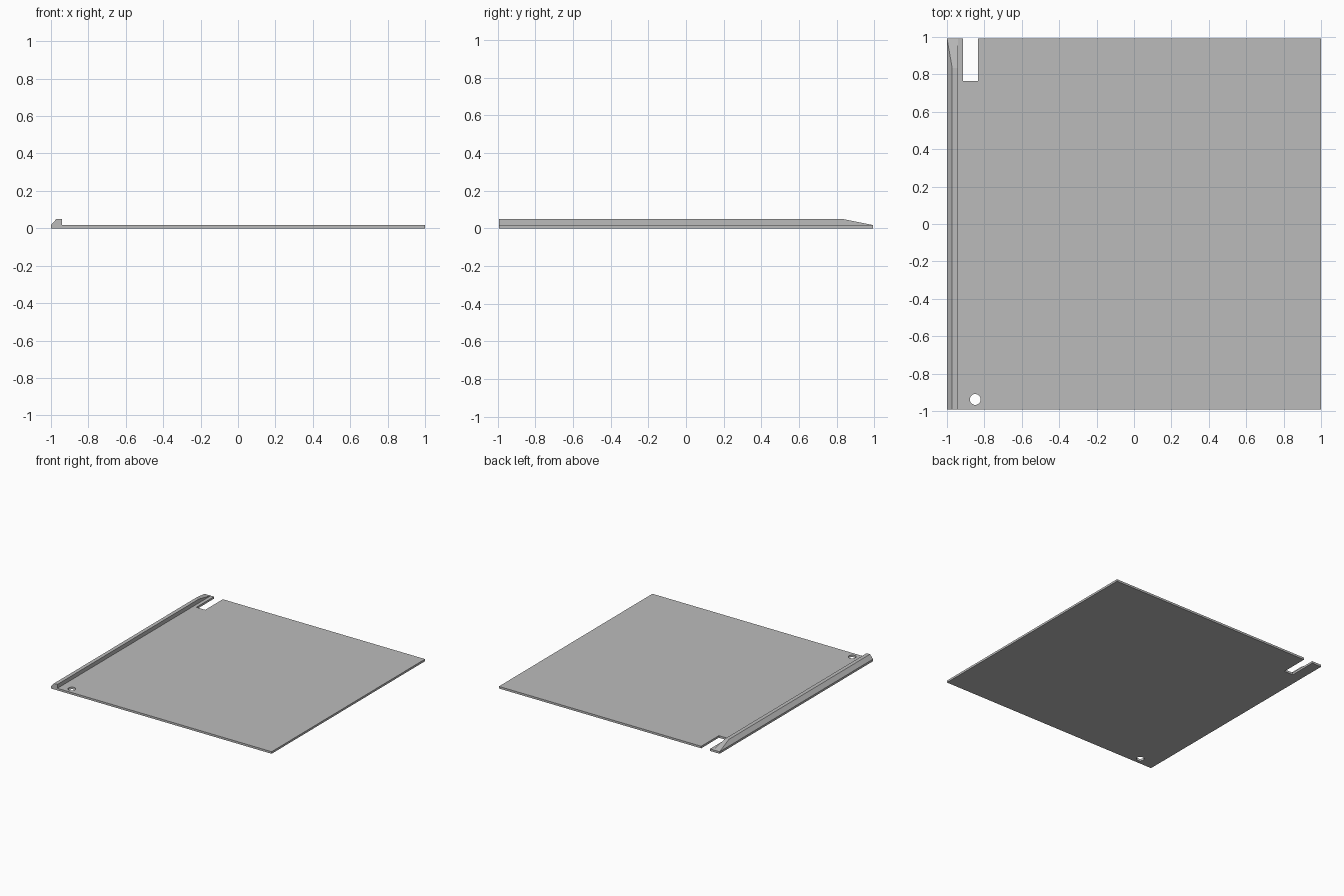
import bpy, bmesh
from math import cos, sin, tau

cube = bpy.data.objects.get("Cube")
if cube:
    bpy.data.objects.remove(cube, do_unlink=True)

HALF_X, HALF_Y = 1.0, 0.993
THICK, RIB_TOP = 0.017, 0.049

grey = bpy.data.materials.new("plain grey")
grey.use_nodes = True
colour = (0.5, 0.5, 0.5, 1)
grey.diffuse_color = colour
grey.node_tree.nodes["Principled BSDF"].inputs["Base Color"].default_value = colour


def add_object(name, bm):
    """Turn a bmesh into a flat-shaded grey object."""
    bmesh.ops.recalc_face_normals(bm, faces=bm.faces)
    mesh = bpy.data.meshes.new(name)
    bm.to_mesh(mesh)
    bm.free()
    mesh.shade_flat()
    mesh.materials.clear()
    mesh.materials.append(grey)
    obj = bpy.data.objects.new(name, mesh)
    bpy.context.collection.objects.link(obj)
    return obj


def extruded_outline(name, outlines, height):
    """Fill flat outlines (inner ones become holes) and extrude them up from z = 0."""
    curve = bpy.data.curves.new(name + " outline", "CURVE")
    curve.dimensions = "2D"
    curve.fill_mode = "BOTH"
    curve.extrude = height / 2
    for points in outlines:
        spline = curve.splines.new("POLY")
        spline.points.add(len(points) - 1)
        for point, (x, y) in zip(spline.points, points):
            point.co = (x, y, 0, 1)
        spline.use_cyclic_u = True
    helper = bpy.data.objects.new(name + " outline", curve)
    bpy.context.collection.objects.link(helper)
    bpy.context.view_layer.update()
    graph = bpy.context.evaluated_depsgraph_get()
    mesh = bpy.data.meshes.new_from_object(helper.evaluated_get(graph))
    bm = bmesh.new()
    bm.from_mesh(mesh)
    bmesh.ops.remove_doubles(bm, verts=bm.verts, dist=1e-5)
    bmesh.ops.translate(bm, verts=bm.verts, vec=(0, 0, height / 2))
    bpy.data.objects.remove(helper)
    bpy.data.curves.remove(curve)
    bpy.data.meshes.remove(mesh)
    return add_object(name, bm)


# Base plate with a slot in the back edge and a round hole near the front
slot_left, slot_right, slot_end = -0.913, -0.833, 0.765
plate = [
    (-HALF_X, -HALF_Y), (HALF_X, -HALF_Y), (HALF_X, HALF_Y),
    (slot_right, HALF_Y), (slot_right, slot_end),
    (slot_left, slot_end), (slot_left, HALF_Y), (-HALF_X, HALF_Y),
]
SIDES, RADIUS = 32, 0.029
hole = [(-0.849 + RADIUS * cos(tau * i / SIDES),
         -0.938 + RADIUS * sin(tau * i / SIDES)) for i in range(SIDES)]
extruded_outline("base_plate", [plate, hole], THICK)

# Side rib with a bevelled outer face and a ramp down to the back edge
bevel_x, inner_x, ramp_y = -0.972, -0.941, 0.835
rib_points = [(x, y, THICK) for x in (-HALF_X, inner_x) for y in (-HALF_Y, HALF_Y)]
rib_points += [(x, y, RIB_TOP) for x in (bevel_x, inner_x) for y in (-HALF_Y, ramp_y)]
bm = bmesh.new()
for co in rib_points:
    bm.verts.new(co)
bmesh.ops.convex_hull(bm, input=bm.verts)
bmesh.ops.dissolve_limit(bm, angle_limit=0.01, verts=bm.verts, edges=bm.edges)
add_object("side_rib", bm)
